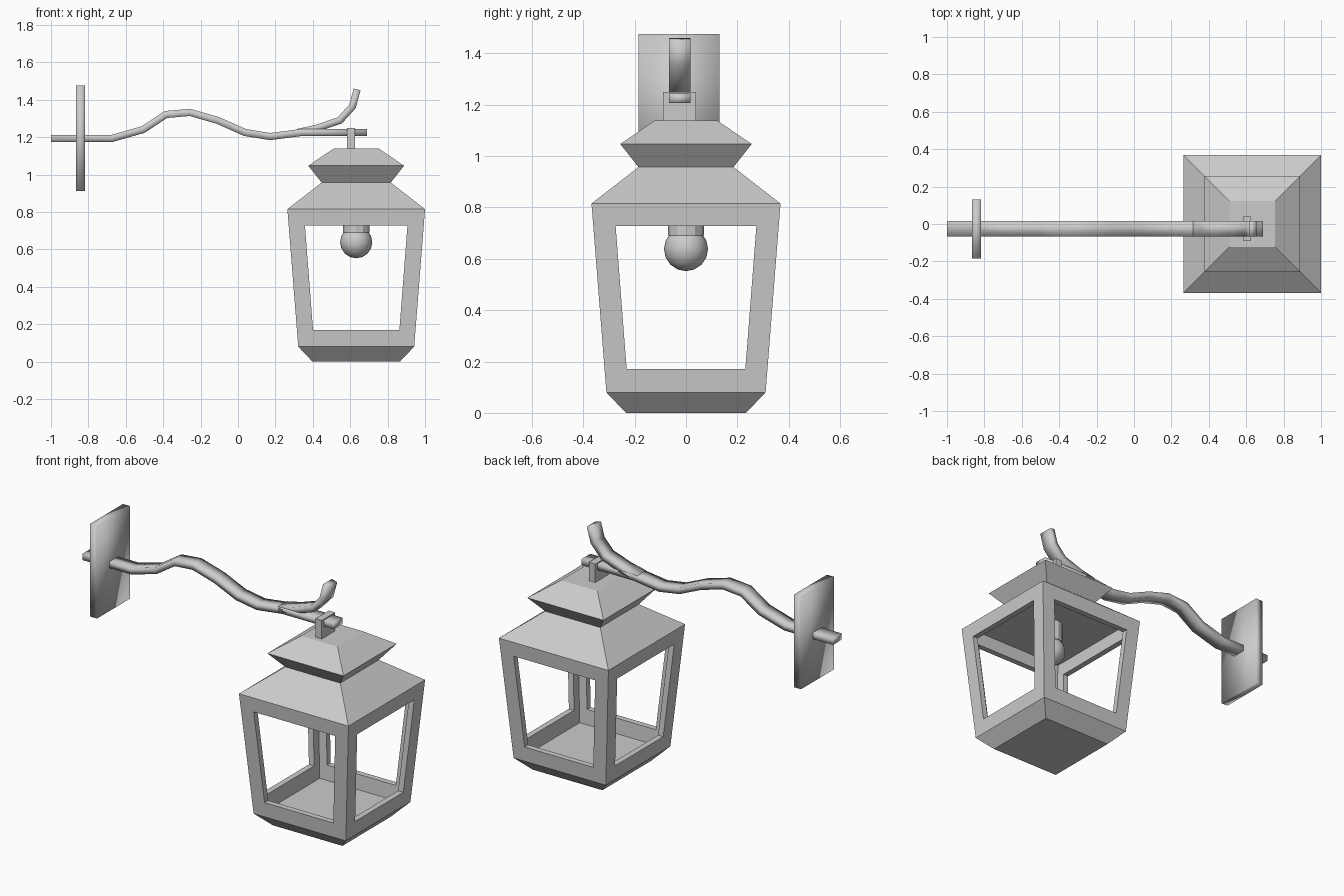
import bpy, bmesh, math
from mathutils import Vector, Matrix

if "Cube" in bpy.data.objects:
    bpy.data.objects.remove(bpy.data.objects["Cube"])

CX = 0.632      # lantern axis
BY = -0.025     # branch centre line in y


def make(name, bm, smooth=False):
    bmesh.ops.remove_doubles(bm, verts=bm.verts, dist=1e-5)
    bmesh.ops.recalc_face_normals(bm, faces=bm.faces)
    for f in bm.faces:
        f.smooth = smooth
    me = bpy.data.meshes.new(name)
    bm.to_mesh(me)
    bm.free()
    ob = bpy.data.objects.new(name, me)
    bpy.context.collection.objects.link(ob)
    return ob


def loft(bm, rings, caps=True):
    vs = [[bm.verts.new(p) for p in r] for r in rings]
    n = len(vs[0])
    for a, b in zip(vs, vs[1:]):
        for i in range(n):
            j = (i + 1) % n
            bm.faces.new((a[i], a[j], b[j], b[i]))
    if caps:
        bm.faces.new(vs[0])
        bm.faces.new(vs[-1])


def square_stack(name, profile):
    bm = bmesh.new()
    loft(bm, [[(CX + sx * h, sy * h, z) for sx, sy in
               ((-1, -1), (1, -1), (1, 1), (-1, 1))] for h, z in profile])
    return make(name, bm)


def box(name, x0, x1, y0, y1, z0, z1, smooth=False):
    bm = bmesh.new()
    loft(bm, [[(x0, y0, z), (x1, y0, z), (x1, y1, z), (x0, y1, z)] for z in (z0, z1)])
    return make(name, bm, smooth)


def bar(name, path, half_y=0.042, half_t=0.019):
    """Sweep a flat rectangular section along an x-z path with mitred joints."""
    pts = [Vector((x, 0, z)) for x, z in path]
    rings = []
    for i, p in enumerate(pts):
        d0 = (p - pts[max(i - 1, 0)]).normalized()
        d1 = (pts[min(i + 1, len(pts) - 1)] - p).normalized()
        d = (d0 + d1).normalized()
        n = Vector((-d.z, 0, d.x))
        t = half_t / max(d.dot(d1 if d1.length else d0), 0.5)
        rings.append([p + n * (t * s) + Vector((0, BY + half_y * w, 0))
                      for s, w in ((-1, -1), (-1, 1), (1, 1), (1, -1))])
    bm = bmesh.new()
    loft(bm, rings)
    return make(name, bm, True)


# Lantern base and two-tier roof
square_stack("lantern_base", [(0.234, 0), (0.31, 0.08)])
square_stack("lantern_roof", [(0.368, 0.815), (0.185, 0.957), (0.256, 1.047), (0.122, 1.138)])

# Tapered window frame: one panel repeated on four sides
T = 0.035


def panel_ring(bottom, top, inset):
    def depth(z):
        return 0.31 + 0.058 * (z - 0.08) / 0.735 - inset
    (hb, zb), (ht, zt) = bottom, top
    return [Vector((x, -depth(z), z)) for x, z in ((-hb, zb), (hb, zb), (ht, zt), (-ht, zt))]


bm = bmesh.new()
for k in range(4):
    m = Matrix.Translation((CX, 0, 0)) @ Matrix.Rotation(k * math.pi / 2, 4, 'Z')
    rings = [panel_ring((0.31, 0.08), (0.368, 0.815), 0),
             panel_ring((0.231, 0.17), (0.274, 0.727), 0),
             panel_ring((0.231, 0.17), (0.274, 0.727), T),
             panel_ring((0.31 - T, 0.08), (0.368 - T, 0.815), T)]
    loft(bm, [[m @ p for p in r] for r in rings], caps=False)
make("window_frame", bm)

# Bulb and socket
bm = bmesh.new()
bmesh.ops.create_cone(bm, cap_ends=True, segments=12, radius1=0.07, radius2=0.07, depth=0.125,
                      matrix=Matrix.Translation((CX, 0, 0.7525)))
make("bulb_socket", bm)
bm = bmesh.new()
bmesh.ops.create_uvsphere(bm, u_segments=12, v_segments=8, radius=0.086,
                          matrix=Matrix.Translation((CX, 0, 0.638)))
make("bulb", bm, True)

# Wall plate, branch arm, twig and hanging strap
box("wall_plate", -0.865, -0.818, -0.185, 0.131, 0.912, 1.475, True)
bar("branch_arm", [(-1, 1.193), (-.674, 1.193), (-.508, 1.24), (-.385, 1.321), (-.257, 1.332),
                   (-.107, 1.289), (.037, 1.225), (.171, 1.203), (.342, 1.225), (.69, 1.225)])
bar("branch_twig", [(.32, 1.225), (.42, 1.247), (.545, 1.29), (.612, 1.364), (.637, 1.455)])
box("hanging_strap", 0.583, 0.626, -0.09, 0.039, 1.13, 1.25)
